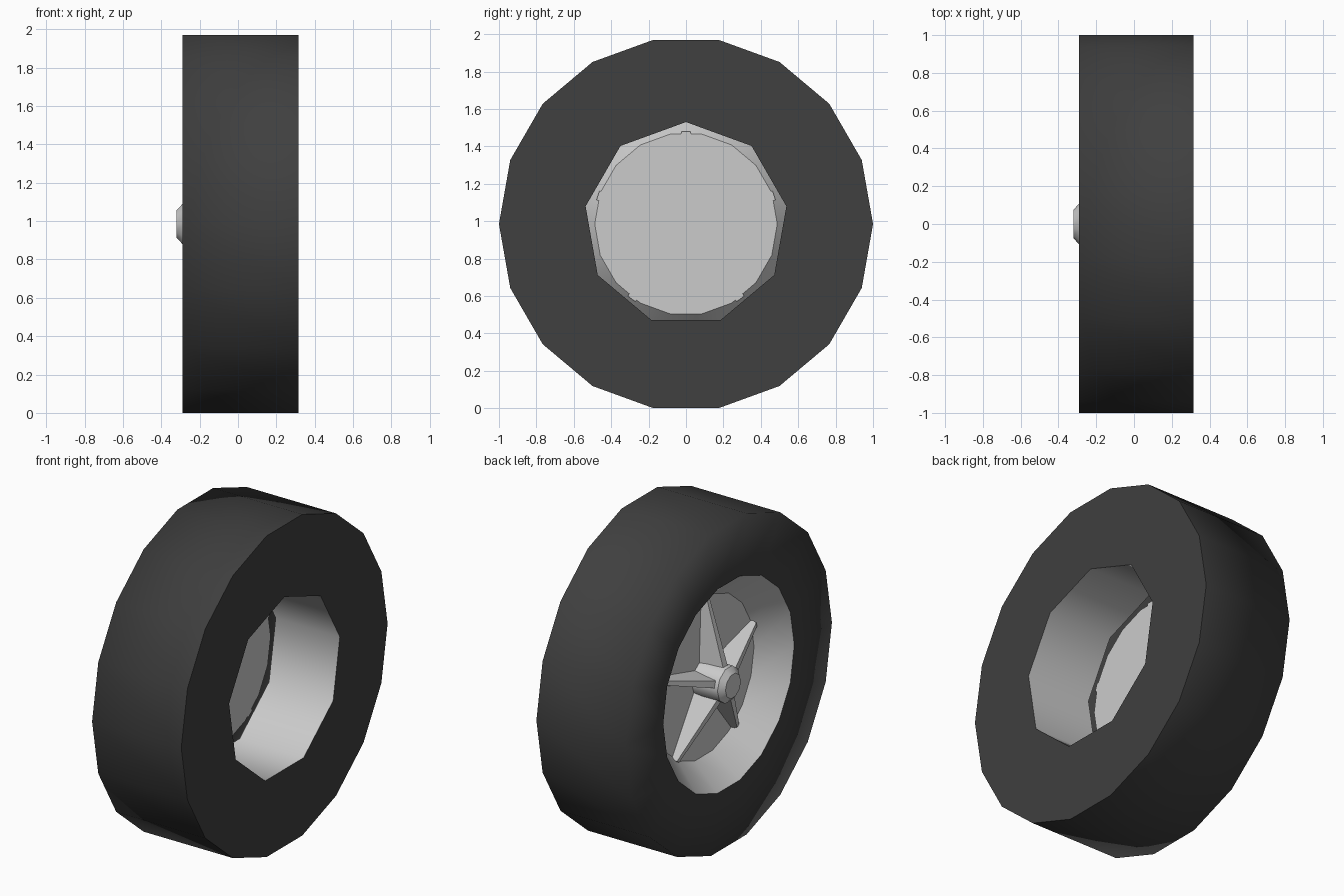
import bpy, bmesh
from math import sin, cos, radians

if "Cube" in bpy.data.objects:
    bpy.data.objects.remove(bpy.data.objects["Cube"])

AXLE_Z = 0.985  # wheel axis runs along x at this height


def ring(bm, n, r, x, start=0.0):
    """Polygon of n vertices around the axle at position x."""
    pts = [radians(start + 360 * i / n) for i in range(n)]
    return [bm.verts.new((x, r * cos(a), AXLE_Z + r * sin(a))) for a in pts]


def bridge(bm, a, b):
    n = len(a)
    for i in range(n):
        j = (i + 1) % n
        bm.faces.new((a[i], a[j], b[j], b[i]))


def finish(name, bm, closed=True):
    if closed:
        bmesh.ops.recalc_face_normals(bm, faces=bm.faces)
    me = bpy.data.meshes.new(name)
    bm.to_mesh(me)
    bm.free()
    ob = bpy.data.objects.new(name, me)
    bpy.context.collection.objects.link(ob)
    return ob


def smooth(ob, deg=30):
    bpy.ops.object.select_all(action='DESELECT')
    ob.select_set(True)
    bpy.context.view_layer.objects.active = ob
    bpy.ops.object.shade_smooth_by_angle(angle=radians(deg))


# Tyre: hollow shell, 18 sides, with a 9-sided opening on the inner side
bm = bmesh.new()
opening = ring(bm, 18, 0.635, -0.29)
outer_l = ring(bm, 18, 1.0, -0.29)
outer_r = ring(bm, 18, 1.0, 0.315)
back = ring(bm, 9, 0.545, 0.315, 90)
bridge(bm, opening, outer_l)
bridge(bm, outer_l, outer_r)
for i in range(9):
    k = 4 + 2 * i  # outer vertices at 80 + 40i degrees onward
    o = [outer_r[(k + d) % 18] for d in range(4)]
    bm.faces.new((back[i], o[1], o[0]))
    bm.faces.new((back[i], back[(i + 1) % 9], o[2], o[1]))
bmesh.ops.recalc_face_normals(bm, faces=bm.faces)
for f in bm.faces:
    f.smooth = True
for e in bm.edges:
    if all(v in outer_r for v in e.verts):
        e.smooth = False
# orient the shell outward: tread faces must point away from the axle
bm.normal_update()
tread = next(f for f in bm.faces if all(v in outer_l + outer_r for v in f.verts))
c = tread.calc_center_median()
if tread.normal.y * c.y + tread.normal.z * (c.z - AXLE_Z) < 0:
    bmesh.ops.reverse_faces(bm, faces=bm.faces[:])
tyre = finish("tyre", bm, closed=False)
rubber = bpy.data.materials.new("rubber")
rubber.diffuse_color = (0.05, 0.05, 0.05, 1)
rubber.use_nodes = True
rubber.node_tree.nodes["Principled BSDF"].inputs["Base Color"].default_value = rubber.diffuse_color
tyre.data.materials.append(rubber)

# Inner sleeve: open 9-sided tube behind the rim, facing the axle
bm = bmesh.new()
bridge(bm, ring(bm, 9, 0.545, -0.12, 90), ring(bm, 9, 0.545, 0.315, 90))
bm.normal_update()
f = next(iter(bm.faces))
c = f.calc_center_median()
if f.normal.y * c.y + f.normal.z * (c.z - AXLE_Z) > 0:
    bmesh.ops.reverse_faces(bm, faces=bm.faces[:])
smooth(finish("inner_sleeve", bm, closed=False), 45)

# Rim dish: cone narrowing to a flat disc, facing outward (-x)
bm = bmesh.new()
lip = ring(bm, 18, 0.635, -0.29)
floor = ring(bm, 18, 0.488, -0.12)
bridge(bm, lip, floor)
disc = bm.faces.new(floor)
bmesh.ops.recalc_face_normals(bm, faces=bm.faces)
bm.normal_update()
if disc.normal.x > 0:
    bmesh.ops.reverse_faces(bm, faces=bm.faces[:])
smooth(finish("rim_dish", bm, closed=False))

# Hub: short cylinder with a bevelled cap
bm = bmesh.new()
rings = [ring(bm, 10, r, x) for r, x in ((0.115, -0.12), (0.11, -0.29), (0.075, -0.32))]
bridge(bm, rings[0], rings[1])
bridge(bm, rings[1], rings[2])
bm.faces.new(rings[0])
bm.faces.new(rings[2])
smooth(finish("hub", bm), 40)

# Spokes: five tapered ridged bars sloping from the hub to the disc edge
for i in range(5):
    a = radians(18 + 72 * i)
    bm = bmesh.new()
    ends = []
    for r, x, w in ((0.06, -0.28, 0.045), (0.495, -0.15, 0.025)):
        section = [(-w, -0.12), (-w * 0.5, x), (w * 0.5, x), (w, -0.12)]
        ends.append([bm.verts.new((px, r * cos(a) - s * sin(a),
                                   AXLE_Z + r * sin(a) + s * cos(a)))
                     for s, px in section])
    bridge(bm, *ends)
    bm.faces.new(ends[0])
    bm.faces.new(ends[1])
    finish(f"spoke_{i + 1}", bm)
